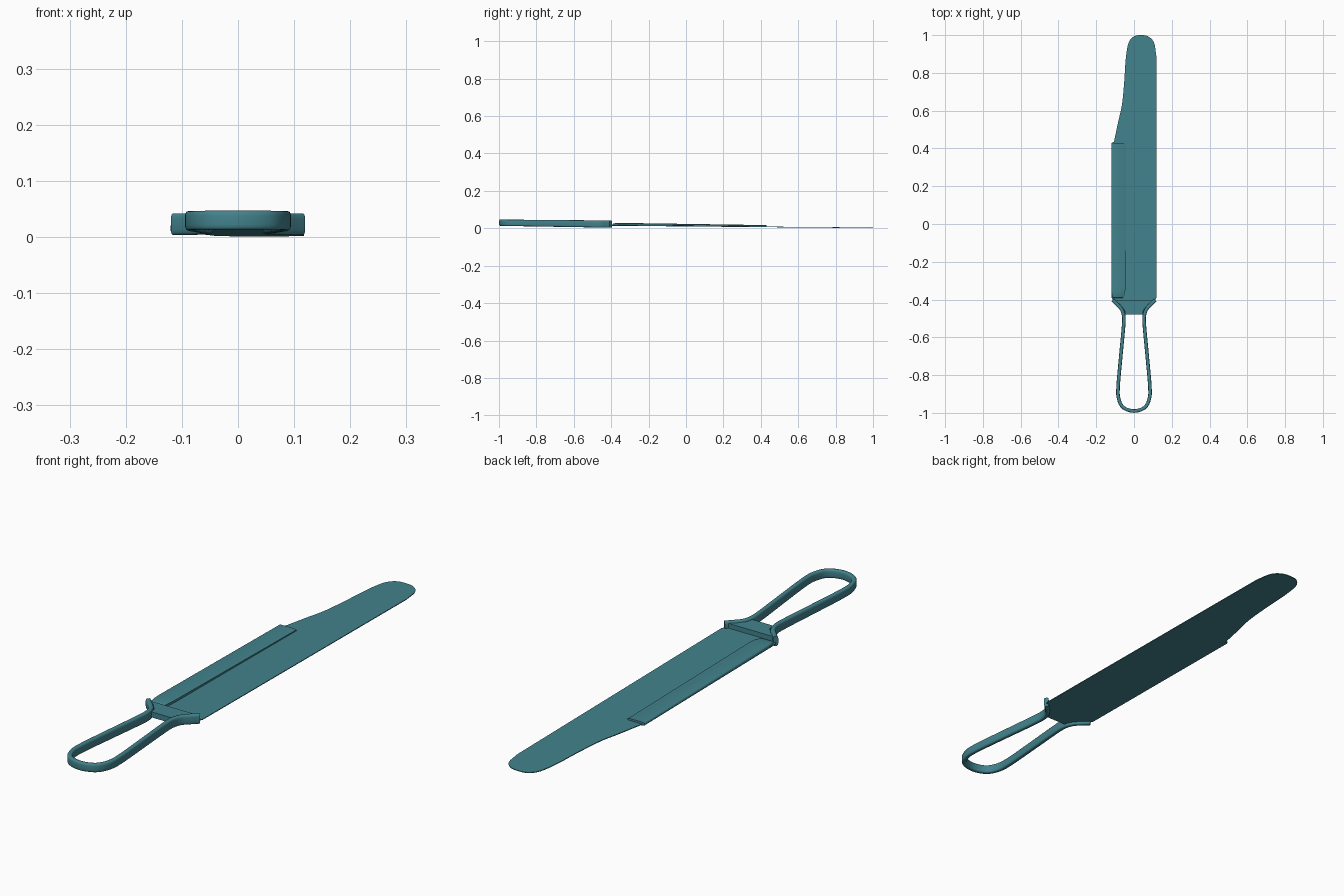
import bpy, bmesh, math
from mathutils import Vector

cube = bpy.data.objects.get("Cube")
if cube:
    bpy.data.objects.remove(cube, do_unlink=True)

teal = bpy.data.materials.new("teal_enamel")
teal.use_nodes = True
COLOR = (0.055, 0.225, 0.265, 1)
teal.diffuse_color = COLOR
teal.node_tree.nodes["Principled BSDF"].inputs["Base Color"].default_value = COLOR


def blade_z(y):
    """Underside of the gently sloping blade."""
    return 0.001 + 0.009 * (1 - y)


def finish(bm, name):
    bmesh.ops.recalc_face_normals(bm, faces=bm.faces)
    mesh = bpy.data.meshes.new(name)
    bm.to_mesh(mesh)
    bm.free()
    mesh.materials.append(teal)
    obj = bpy.data.objects.new(name, mesh)
    bpy.context.collection.objects.link(obj)
    bpy.ops.object.select_all(action="DESELECT")
    obj.select_set(True)
    bpy.context.view_layer.objects.active = obj
    bpy.ops.object.shade_smooth_by_angle(angle=math.radians(35))
    return obj


def smooth_path(pts, steps=6):
    """Catmull-Rom curve through the points."""
    pts = [Vector(p) for p in pts]
    pts = [2 * pts[0] - pts[1]] + pts + [2 * pts[-1] - pts[-2]]
    out = []
    for a, b, c, d in zip(pts, pts[1:], pts[2:], pts[3:]):
        for i in range(steps):
            t = i / steps
            out.append(0.5 * (2 * b + (c - a) * t + (2 * a - 5 * b + 4 * c - d) * t * t
                              + (3 * b - a - 3 * c + d) * t ** 3))
    return out + [pts[-2]]


def plate(name, outline, bottom, thick):
    """Sloping sheet with the given outline."""
    bm = bmesh.new()
    rings = [[bm.verts.new((x, y, bottom(y) + h)) for x, y in outline] for h in (0, thick)]
    for ring in rings:
        bm.faces.new(ring)
    for i in range(len(outline)):
        j = (i + 1) % len(outline)
        bm.faces.new((rings[0][i], rings[0][j], rings[1][j], rings[1][i]))
    return finish(bm, name)


def loft(name, rings):
    """Skin over a row of closed sections, capped at both ends."""
    bm = bmesh.new()
    rows = [[bm.verts.new(p) for p in ring] for ring in rings]
    for r, s in zip(rows, rows[1:]):
        for i in range(len(r)):
            j = (i + 1) % len(r)
            bm.faces.new((r[i], r[j], s[j], s[i]))
    bm.faces.new(rows[0])
    bm.faces.new(rows[-1])
    return finish(bm, name)


# Blade with a rounded tip and a stepped, tapering back edge
tip = smooth_path([(0.118, 0.89), (0.106, 0.96), (0.075, 0.993), (0.035, 1.0),
                   (-0.003, 0.992), (-0.03, 0.955), (-0.044, 0.87), (-0.052, 0.75),
                   (-0.064, 0.63), (-0.084, 0.54), (-0.106, 0.435)])
outline = [(0.05, -0.48), (0.11, -0.41), (0.118, -0.39)] + [tuple(p) for p in tip]
outline += [(-0.118, 0.43), (-0.118, -0.39), (-0.11, -0.41), (-0.05, -0.48)]
plate("blade", outline, blade_z, 0.003)

# Folded-over spine along the right side, closing in a rounded end
rings = []
stations = [(-0.393, 0.3), (-0.39, 0.6), (-0.38, 0.8), (-0.36, 0.94), (-0.33, 1),
            (-0.2, 1), (0, 1), (0.2, 1), (0.43, 1)]
for y, full in stations:
    base = blade_z(y)
    height = (0.016 - 0.006 * (y + 0.4)) * (0.3 + 0.7 * full)
    outer, inner = -0.12 + 0.02 * (1 - full), -0.045 - 0.03 * (1 - full)
    section = [(inner, base + 0.004), (outer + 0.006, base)]
    for i in range(7):
        a = math.radians(-60 + 25 * i)
        section.append((outer + 0.008 - 0.008 * math.cos(a),
                        base + height / 2 * (1 + math.sin(a))))
    section += [(inner - 0.008, base + height), (inner, base + height - 0.003)]
    rings.append([(x, y, z) for x, z in section])
loft("folded_spine", rings)

# Tapered collar plate joining the blade to the handle
collar = [(0.045, -0.48), (0.05, -0.455), (0.075, -0.425), (0.112, -0.405)]
plate("collar", collar + [(-x, y) for x, y in reversed(collar)],
      lambda y: blade_z(y) + 0.003, 0.019)

# Looped strap handle, swept with a rounded upright section
half = [(0.113, -0.402), (0.093, -0.422), (0.066, -0.452), (0.054, -0.49),
        (0.056, -0.55), (0.07, -0.7), (0.084, -0.86), (0.081, -0.925),
        (0.056, -0.972), (0, -0.99)]
path = smooth_path(half + [(-x, y) for x, y in reversed(half[:-1])])
rings = []
for i, p in enumerate(path):
    tangent = (path[min(i + 1, len(path) - 1)] - path[max(i - 1, 0)]).normalized()
    side = Vector((-tangent.y, tangent.x))
    along = (-0.4 - p.y) / 0.6
    middle, tall = 0.0225 + 0.0075 * along, 0.0195 - 0.0025 * along
    ring = []
    for k in range(16):
        a = 2 * math.pi * (k + 0.5) / 16
        c, s = math.cos(a), math.sin(a)
        q = p + side * math.copysign(abs(c) ** 0.6, c) * 0.0095
        ring.append((q.x, q.y, middle + tall * math.copysign(abs(s) ** 0.45, s)))
    rings.append(ring)
loft("handle_loop", rings)
